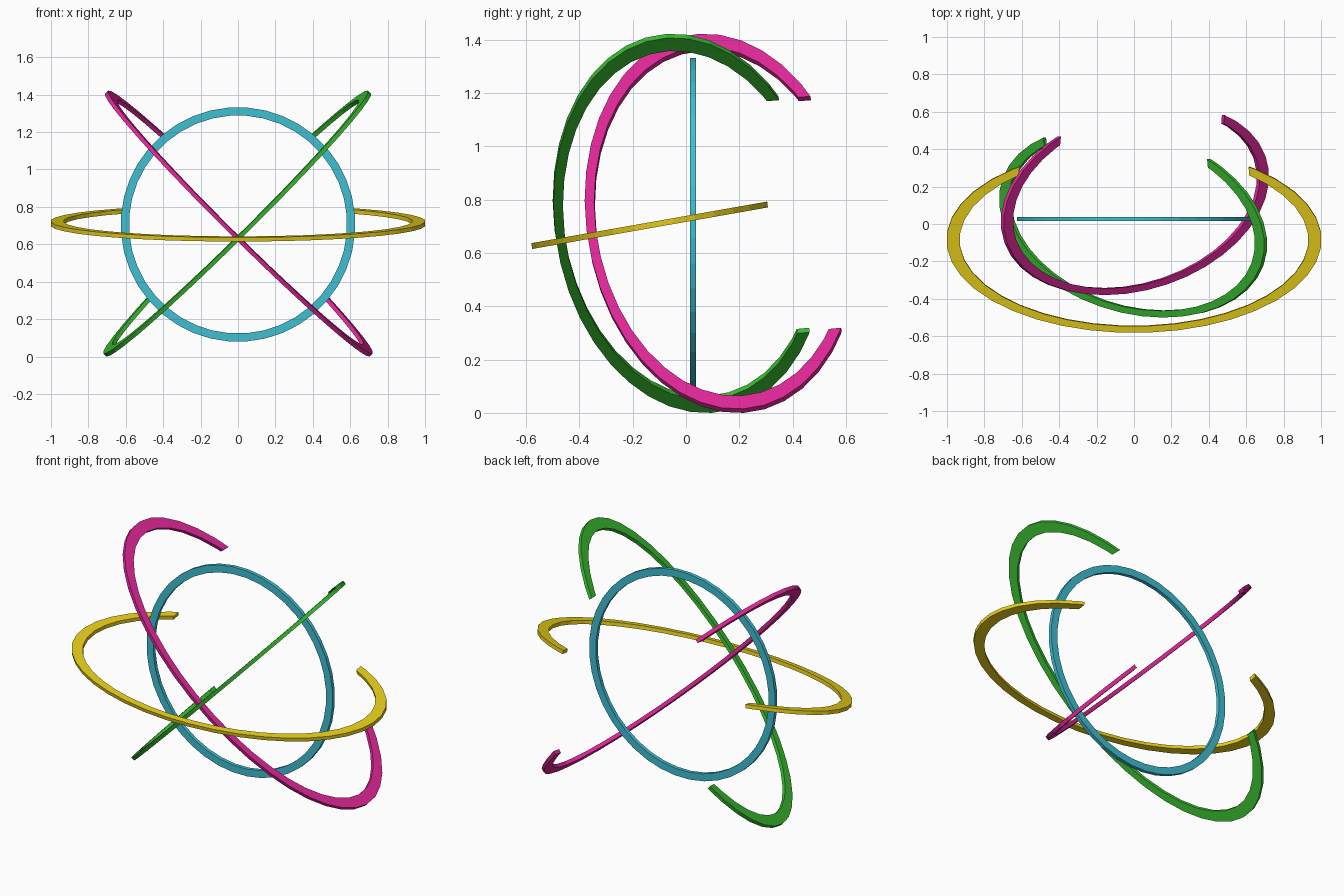
import bpy, bmesh
from math import radians, cos, sin, tau
from mathutils import Matrix

if "Cube" in bpy.data.objects:
    bpy.data.objects.remove(bpy.data.objects["Cube"])

SIDES = 40        # facets in a full ring
THICK = 0.022
INNER = 0.93      # inner radius / outer radius
Z = 0.706         # height of the common centre


def add_object(name, bm, matrix):
    bmesh.ops.recalc_face_normals(bm, faces=bm.faces)
    mesh = bpy.data.meshes.new(name)
    bm.to_mesh(mesh)
    bm.free()
    mesh.transform(matrix)
    obj = bpy.data.objects.new(name, mesh)
    bpy.context.collection.objects.link(obj)
    return obj


def ring(name, color, radius, squash, matrix, low):
    """Flat faceted band with a rectangular section, squashed along y."""
    bm = bmesh.new()
    loops = []
    for i in range(SIDES):
        a = tau / SIDES * (i + 0.5)
        loops.append([bm.verts.new((r * cos(a), r * squash * sin(a), z))
                      for r, z in ((radius, low), (radius, low + THICK),
                                   (radius * INNER, low + THICK), (radius * INNER, low))])
    for i in range(SIDES):
        p, q = loops[i], loops[(i + 1) % SIDES]
        for k in range(4):
            n = (k + 1) % 4
            bm.faces.new((p[k], q[k], q[n], p[n]))
    obj = add_object(name, bm, matrix)
    mat = bpy.data.materials.new(name + "_color")
    mat.diffuse_color = (*color, 1)
    mat.use_nodes = True
    mat.node_tree.nodes["Principled BSDF"].inputs["Base Color"].default_value = mat.diffuse_color
    obj.data.materials.append(mat)
    return obj


def place(y, tilt, roll=0):
    """Roll about y first, then tilt about x, then move into place."""
    return (Matrix.Translation((0, y, Z)) @ Matrix.Rotation(radians(tilt), 4, 'X')
            @ Matrix.Rotation(radians(roll), 4, 'Y'))


# upright full ring in the middle
ring("center_ring", (0.05, 0.52, 0.64), 0.627, 1, place(0.026, 90), -THICK / 2)

# cylinder behind the centre ring that opens the backs of the orbits
bm = bmesh.new()
bmesh.ops.create_cone(bm, cap_ends=True, segments=64, radius1=0.62, radius2=0.62, depth=1)
cutter = add_object("gap_cutter", bm, place(0.56, 90))
cutter.hide_render = True
cutter.hide_viewport = True

# three elliptical orbits
for name, color, y, roll in (("level_orbit", (0.78, 0.60, 0.01), -0.083, 0),
                             ("rising_orbit", (0.04, 0.50, 0.03), 0.013, -45),
                             ("falling_orbit", (0.75, 0.02, 0.32), 0.133, 45)):
    orbit = ring(name, color, 1.003, 0.502, place(y, 10, roll), -0.004)
    cut = orbit.modifiers.new("gap", 'BOOLEAN')
    cut.operation = 'DIFFERENCE'
    cut.solver = 'EXACT'
    cut.object = cutter
